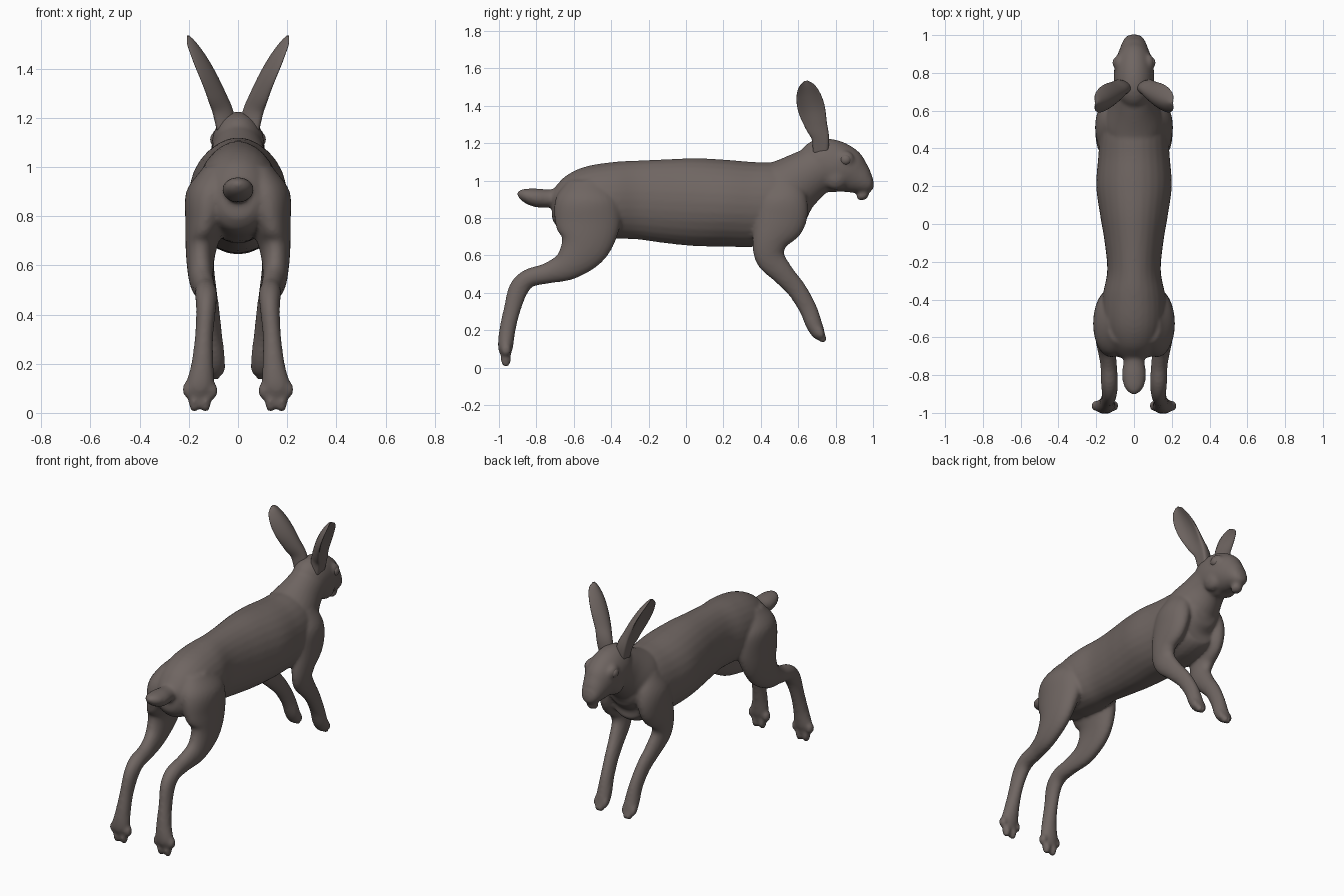
import bpy, bmesh, math
from mathutils import Vector, Matrix

fur = bpy.data.materials.new("grey_brown_fur")
fur.diffuse_color = (0.16, 0.132, 0.122, 1)


def spline(pts, steps=5):
    """Catmull-Rom interpolation through the stations."""
    p = [Vector(q) for q in pts]
    p = [2 * p[0] - p[1]] + p + [2 * p[-1] - p[-2]]
    out = []
    for i in range(1, len(p) - 2):
        a, b, c, d = p[i - 1:i + 3]
        for s in range(steps):
            t = s / steps
            out.append(0.5 * (2 * b + (c - a) * t + (2 * a - 5 * b + 4 * c - d) * t * t
                              + (3 * b - a - 3 * c + d) * t ** 3))
    return out + [p[-2]]


def loft(bm, stations, curl=0.0, sides=28):
    """Skin rings along stations of (x, y, z, half width in x, half depth)."""
    rows = spline(stations)
    cen = [Vector(r[:3]) for r in rows]
    rings = []
    for i, r in enumerate(rows):
        t = cen[min(i + 1, len(cen) - 1)] - cen[max(i - 1, 0)]
        n = Vector((0, t.z, -t.y)).normalized()
        rx, rn = max(r[3], 0.003), max(r[4], 0.003)
        ring = []
        for k in range(sides):
            a = math.tau * k / sides
            dx = rx * math.cos(a) + curl * rn * (math.sin(a) ** 2 - 0.5)
            ring.append(bm.verts.new(cen[i] + Vector((dx, 0, 0)) + n * rn * math.sin(a)))
        rings.append(ring)
    for p, q in zip(rings, rings[1:]):
        for k in range(sides):
            j = (k + 1) % sides
            bm.faces.new((p[k], p[j], q[j], q[k]))
    bm.faces.new(rings[0])
    bm.faces.new(rings[-1])


def ball(bm, loc, size, tilt=0.0):
    m = Matrix.Translation(loc) @ Matrix.Rotation(tilt, 4, 'X') @ Matrix.Diagonal((*size, 1))
    bmesh.ops.create_uvsphere(bm, u_segments=20, v_segments=12, radius=1, matrix=m)


def finish(bm, name, blend=False):
    bmesh.ops.recalc_face_normals(bm, faces=bm.faces)
    me = bpy.data.meshes.new(name)
    bm.to_mesh(me)
    bm.free()
    me.materials.append(fur)
    ob = bpy.data.objects.new(name, me)
    bpy.context.collection.objects.link(ob)
    for f in me.polygons:
        f.use_smooth = True
    if blend:
        rm = ob.modifiers.new("fuse", 'REMESH')
        rm.mode, rm.voxel_size, rm.use_smooth_shade = 'VOXEL', 0.01, True
        sm = ob.modifiers.new("soften", 'SMOOTH')
        sm.factor, sm.iterations = 0.5, 7
    return ob


bm = bmesh.new()
# Torso: y, top, bottom, half width
torso = [(-.715, .90, .82, .03), (-.70, .96, .76, .09), (-.64, 1.01, .72, .13),
         (-.52, 1.075, .70, .165), (-.38, 1.10, .69, .165), (-.25, 1.108, .685, .142),
         (-.1, 1.115, .665, .155), (.05, 1.12, .65, .18), (.2, 1.112, .647, .2),
         (.35, 1.1, .645, .19), (.5, 1.095, .66, .175), (.6, 1.06, .72, .14),
         (.66, .97, .79, .09), (.68, .90, .85, .03)]
loft(bm, [(0, y, (t + b) / 2, w, (t - b) / 2) for y, t, b, w in torso])
# Neck
loft(bm, [(0, .42, .9, .14, .17), (0, .54, .955, .155, .165), (0, .66, 1.035, .115, .137),
          (0, .76, 1.09, .1, .12)])
# Head and muzzle
loft(bm, [(0, .62, 1.07, .05, .07), (0, .69, 1.085, .098, .13), (0, .77, 1.08, .108, .142),
          (0, .85, 1.055, .1, .128), (0, .91, 1.02, .08, .096), (0, .96, .992, .062, .064),
          (0, .99, .985, .045, .045), (0, 1.003, .985, .018, .02)])
ball(bm, (0, .945, .92), (.035, .036, .025), .4)
# Tail
loft(bm, [(0, -.62, .92, .05, .05), (0, -.72, .905, .055, .048), (0, -.8, .908, .064, .05),
          (0, -.86, .922, .052, .037), (0, -.89, .934, .028, .02), (0, -.9, .94, .006, .006)])
for s in (-1, 1):
    # Hind leg: haunch, shank, hock, foot
    hind = [(.08, -.53, 1.0, .06, .1), (.11, -.53, .9, .1, .17), (.132, -.525, .77, .082, .175),
            (.152, -.545, .65, .06, .135), (.15, -.63, .55, .05, .085),
            (.135, -.74, .505, .044, .056), (.13, -.84, .478, .045, .05),
            (.13, -.895, .42, .04, .053), (.138, -.93, .31, .037, .045),
            (.145, -.955, .2, .045, .043), (.155, -.965, .11, .056, .04), (.158, -.963, .06, .035, .025)]
    loft(bm, [(s * q[0], *q[1:]) for q in hind])
    for x, z, l in ((.105, .09, .035), (.132, .047, .045), (.178, .047, .045), (.203, .095, .035)):
        ball(bm, (s * x, -.963, z), (.023, .028, l))
    # Front leg: shoulder, elbow, forearm, paw
    fore = [(.1, .52, 1.0, .05, .08), (.125, .52, .9, .075, .13), (.14, .5, .79, .065, .14),
            (.148, .45, .68, .052, .095), (.142, .45, .59, .045, .08), (.128, .52, .5, .041, .06),
            (.113, .59, .42, .037, .052), (.102, .65, .32, .037, .048),
            (.098, .685, .23, .044, .044), (.098, .71, .18, .042, .035), (.098, .725, .16, .03, .02)]
    loft(bm, [(s * q[0], *q[1:]) for q in fore])
    for x, z in ((.068, .19), (.087, .165), (.11, .165), (.13, .19)):
        ball(bm, (s * x, .725 - (z - .165) * .5, z), (.018, .023, .037), .5)
    # Cheek and brow
    ball(bm, (s * .06, .80, 1.02), (.045, .07, .07))
    ball(bm, (s * .078, .85, 1.115), (.03, .05, .045))
finish(bm, "body", blend=True)

# Ears, cupped outward
ear = [(.055, .72, 1.14, .04, .04), (.075, .718, 1.23, .042, .047), (.1, .695, 1.3, .034, .06),
       (.132, .672, 1.38, .024, .072), (.165, .655, 1.45, .018, .066),
       (.193, .645, 1.505, .012, .043), (.204, .64, 1.533, .005, .01)]
for s, side in ((-1, "left"), (1, "right")):
    bm = bmesh.new()
    loft(bm, [(s * q[0], *q[1:]) for q in ear], curl=s * .55)
    finish(bm, side + "_ear")
    bm = bmesh.new()
    ball(bm, (s * .092, .853, 1.112), (.021, .029, .028))
    finish(bm, side + "_eye")
